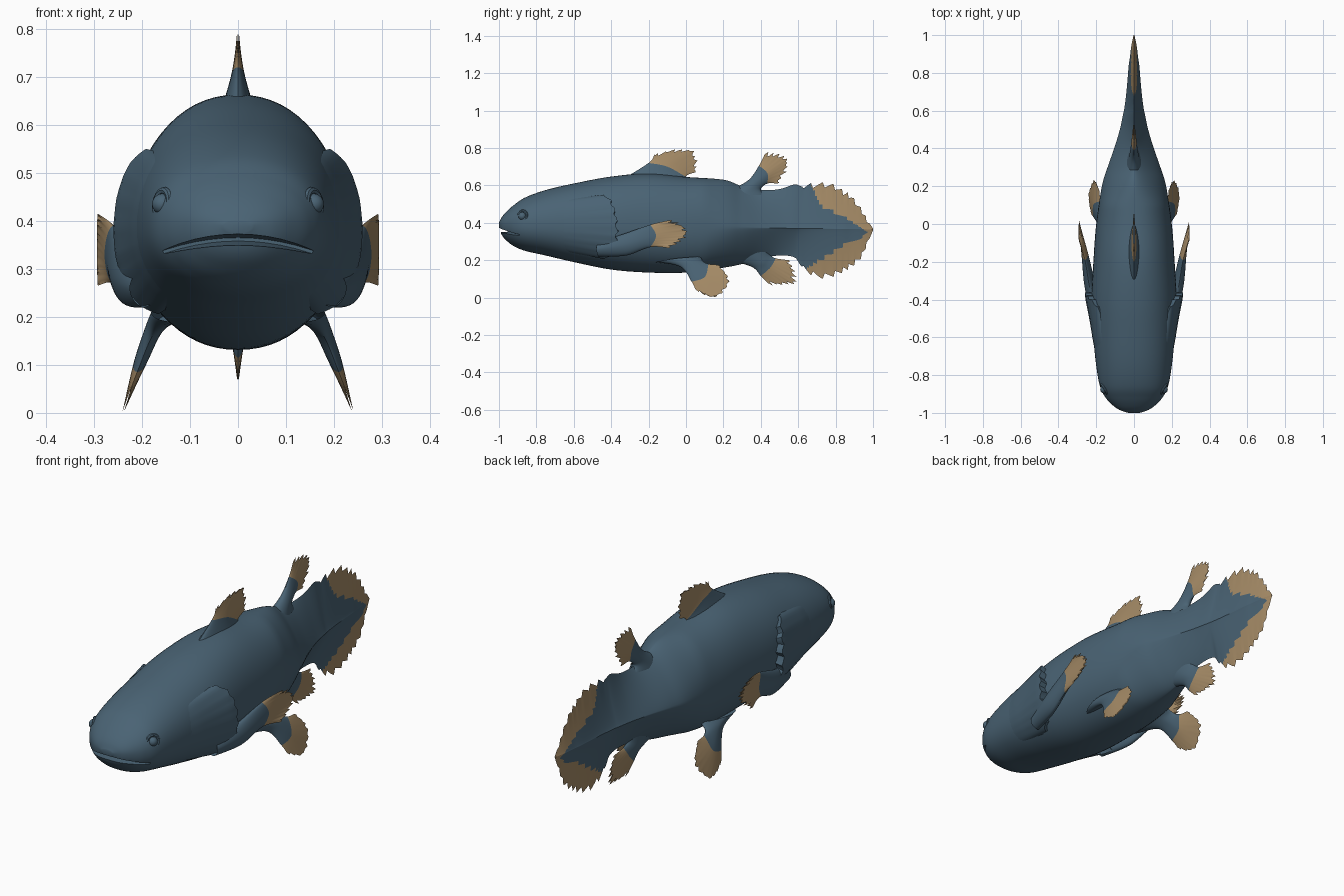
import bpy, bmesh, math, random
from mathutils import Vector

random.seed(4)
if "Cube" in bpy.data.objects:
    bpy.data.objects.remove(bpy.data.objects["Cube"])


def material(name, rgb):
    mat = bpy.data.materials.new(name)
    mat.use_nodes = True
    mat.diffuse_color = (*rgb, 1)
    mat.node_tree.nodes["Principled BSDF"].inputs["Base Color"].default_value = (*rgb, 1)
    return mat


BLUE = material("slate_blue", (0.068, 0.125, 0.175))
TAN = material("fin_tan", (0.38, 0.26, 0.135))


def catmull(points, t):
    """Smooth curve through points of any dimension, t from 0 to 1."""
    last = len(points) - 1
    i = min(int(t * last), last - 1)
    f = t * last - i
    a, b, c, d = (points[max(0, min(last, i + k))] for k in (-1, 0, 1, 2))
    return [0.5 * (2 * q + (r - p) * f + (2 * p - 5 * q + 4 * r - s) * f * f
                   + (3 * q - p - 3 * r + s) * f ** 3)
            for p, q, r, s in zip(a, b, c, d)]


def interp(table, y):
    """Straight-line lookup of a table sorted by its first column."""
    for a, b in zip(table, table[1:]):
        if y <= b[0]:
            f = max(0, (y - a[0]) / (b[0] - a[0]))
            return [p + (q - p) * f for p, q in zip(a, b)]
    return list(table[-1])


def finish(name, bm, angle=40):
    bmesh.ops.remove_doubles(bm, verts=bm.verts, dist=0.0002)
    bmesh.ops.recalc_face_normals(bm, faces=bm.faces)
    mesh = bpy.data.meshes.new(name)
    bm.to_mesh(mesh)
    bm.free()
    obj = bpy.data.objects.new(name, mesh)
    bpy.context.collection.objects.link(obj)
    mesh.materials.append(BLUE)
    mesh.materials.append(TAN)
    smooth(obj, angle)
    return obj


def smooth(obj, angle=40):
    bpy.ops.object.select_all(action='DESELECT')
    obj.select_set(True)
    bpy.context.view_layer.objects.active = obj
    bpy.ops.object.shade_smooth_by_angle(angle=math.radians(angle))


def grid_faces(bm, rows, closed=False):
    faces = []
    for a, b in zip(rows, rows[1:]):
        n = len(a)
        for j in range(n if closed else n - 1):
            k = (j + 1) % n
            faces.append(bm.faces.new((a[j], a[k], b[k], b[j])))
    return faces


# Body stations: y, top, bottom, half width
STATIONS = [
    (-1, .40, .375, .03), (-.985, .43, .335, .075), (-.96, .46, .305, .112),
    (-.92, .495, .275, .15), (-.86, .535, .25, .18), (-.75, .575, .225, .2),
    (-.6, .61, .19, .215), (-.4, .647, .15, .225), (-.2, .663, .134, .215),
    (0, .645, .134, .2), (.2, .63, .16, .17), (.3, .595, .18, .14),
    (.4, .575, .21, .105), (.5, .58, .225, .075), (.58, .605, .215, .058),
    (.62, .595, .165, .05), (.7, .605, .115, .04), (.78, .6, .12, .033),
    (.84, .565, .145, .028), (.88, .54, .17, .022), (.93, .48, .21, .016),
    (.965, .42, .28, .01), (1, .37, .36, .002)]


def body_point(station, angle, offset=0, ragged=0):
    y, top, bottom, width = station
    mid = .39 - .025 * (y + 1) / 2
    # Sections go from oval at the head to a thin diamond at the tail
    power = .93 + 1.4 * max(0, min(1, (y - .1) / .5))
    c, s = math.cos(angle), math.sin(angle)
    height = (top - mid if s > 0 else mid - bottom) + offset
    x = math.copysign(abs(c) ** power, c) * (width + offset)
    z = mid + math.copysign(abs(s) ** power * height + ragged * abs(s) ** 14, s)
    return Vector((x, y, z))


# Body and tail in one loft, with a ragged tail edge
bm = bmesh.new()
rows, segments, steps = [], 64, 8
count = (len(STATIONS) - 1) * steps
for i in range(count + 1):
    station = catmull(STATIONS, i / count)
    ragged = ((i % 6) / 6 - .5) * .035 if .62 < station[0] < .98 else 0
    rows.append([bm.verts.new(body_point(station, math.tau * j / segments, 0, ragged))
                 for j in range(segments)])
faces = grid_faces(bm, rows, True)
bm.faces.new(rows[0])
bm.faces.new(rows[-1])
# Tan margins of the tail
UPPER = [(.66, .62), (.72, .49), (.85, .43), (1, .33)]
LOWER = [(.62, .14), (.76, .225), (.84, .28), (.93, .315), (1, .37)]
for face in faces:
    c = face.calc_center_median()
    if c.y > .63 and (c.z > interp(UPPER, c.y)[1] or c.z < interp(LOWER, c.y)[1]):
        face.material_index = 1
body = finish("body", bm)

# Mouth: a thin arched wedge cut into the snout
bm = bmesh.new()
rows = []
for i in range(17):
    x = -.24 + .03 * i
    z = .362 - 1.1 * x * x
    rows.append([bm.verts.new((x, y, z + dz)) for y, dz in
                 ((-1.05, .014), (-1.05, -.018), (-.89, -.004), (-.89, .003))])
grid_faces(bm, rows, True)
bm.faces.new(rows[0])
bm.faces.new(rows[-1])
cutter = finish("mouth_cutter", bm)
cutter.hide_render = True
cut = body.modifiers.new("mouth", 'BOOLEAN')
cut.operation, cut.solver, cut.object = 'DIFFERENCE', 'EXACT', cutter
bpy.context.view_layer.objects.active = body
bpy.ops.object.modifier_apply(modifier="mouth")
bpy.data.objects.remove(cutter)
smooth(body)


def fin(name, sections, side=1, slant=0, ragged=.02):
    """Sections run root to tip: (x, half thickness, [(y, z)...]); the part
    beyond the last but one section is tan."""
    bm = bmesh.new()
    long, wide = 8 * (len(sections) - 1), 30
    jag = [ragged * (random.random() - .5 + .5 * (j % 3 - 1)) * (0 < j < wide)
           for j in range(wide + 1)]
    for face_side in (1, -1):
        rows = []
        for i in range(long + 1):
            u = i / long
            row = []
            for j in range(wide + 1):
                v = j / wide
                line = [(x, t, *catmull(pts, v)) for x, t, pts in sections]
                x, t, y, z = catmull(line, u)
                out = Vector(line[-1][2:]) - Vector(line[-2][2:])
                y, z = Vector((y, z)) + out.normalized() * jag[j] * u ** 8
                thick = max(t, 0) * math.sin(math.pi * v) ** .7 if 0 < j < wide else 0
                row.append(bm.verts.new((side * (x - slant * z + face_side * thick), y, z)))
            rows.append(row)
        edge = (len(sections) - 2) / (len(sections) - 1) * long
        for k, face in enumerate(grid_faces(bm, rows)):
            face.material_index = int(k // wide >= edge)
    return finish(name, bm)


# Fins on the centre line
fin("front_dorsal_fin", [
    (0, .045, [(-.36, .62), (-.15, .6), (.05, .58)]),
    (0, .014, [(-.2, .72), (-.1, .7), (0, .645)]),
    (0, .002, [(-.17, .765), (.02, .785), (.05, .67)])])
fin("rear_dorsal_fin", [
    (0, .04, [(.22, .57), (.3, .55), (.42, .55)]),
    (0, .025, [(.33, .625), (.36, .6), (.4, .58)]),
    (0, .014, [(.39, .705), (.435, .665), (.435, .61)]),
    (0, .002, [(.42, .765), (.54, .735), (.49, .61)])])
fin("anal_fin", [
    (0, .04, [(.2, .21), (.32, .25), (.45, .26)]),
    (0, .025, [(.35, .165), (.4, .19), (.45, .23)]),
    (0, .014, [(.4, .115), (.45, .16), (.48, .21)]),
    (0, .002, [(.44, .075), (.57, .085), (.55, .2)])])

for label, side in (("left", 1), ("right", -1)):
    # Paired lobed fins
    fin(label + "_pectoral_fin", [
        (.195, .03, [(-.47, .3), (-.48, .26), (-.47, .22)]),
        (.232, .03, [(-.35, .335), (-.33, .28), (-.32, .225)]),
        (.26, .018, [(-.19, .39), (-.16, .33), (-.19, .27)]),
        (.292, .002, [(-.08, .415), (.005, .35), (-.09, .265)])], side)
    fin(label + "_pelvic_fin", [
        (.2, .05, [(-.17, .19), (-.05, .21), (.08, .22)]),
        (.23, .022, [(-.03, .165), (.03, .18), (.09, .195)]),
        (.238, .014, [(.03, .085), (.1, .11), (.12, .18)]),
        (.24, .002, [(.05, .045), (.15, .005), (.225, .09), (.17, .175)])],
        side, .33, .01)

    # Gill cover: a plate following the body and lifting off at the back
    bm = bmesh.new()
    rows = []
    for j in range(29):
        v = j / 28
        arch = math.sin(math.pi * v) ** .4 if 0 < j < 28 else 0
        rear = -.5 + .13 * arch + .008 * math.sin(j * 1.9)
        angle = math.radians(-50 + 90 * v)
        row = []
        for i in range(19):
            u = min(i, 17) / 17
            lift = (.04 * arch * u ** 1.6 - .004) if i < 18 else -.02
            p = body_point(interp(STATIONS, -.76 + (rear + .76) * u), angle, lift)
            row.append(bm.verts.new((side * p.x, p.y, p.z)))
        rows.append(row)
    grid_faces(bm, rows)
    finish(label + "_gill_cover", bm)

    # Eye in a raised socket rim
    spot = Vector((side * .157, -.875, .435))
    facing = Vector((side * .85, -.5, .15)).to_track_quat('Z', 'Y').to_euler()
    bpy.ops.mesh.primitive_uv_sphere_add(segments=24, ring_count=12, radius=.022,
                                         location=spot, rotation=facing)
    eye = bpy.context.object
    eye.name = label + "_eye"
    bpy.ops.mesh.primitive_torus_add(major_segments=28, minor_segments=8, location=spot,
                                     rotation=facing, major_radius=.028, minor_radius=.008)
    rim = bpy.context.object
    rim.name = label + "_eye_rim"
    for part in (eye, rim):
        part.data.materials.append(BLUE)
        smooth(part)
